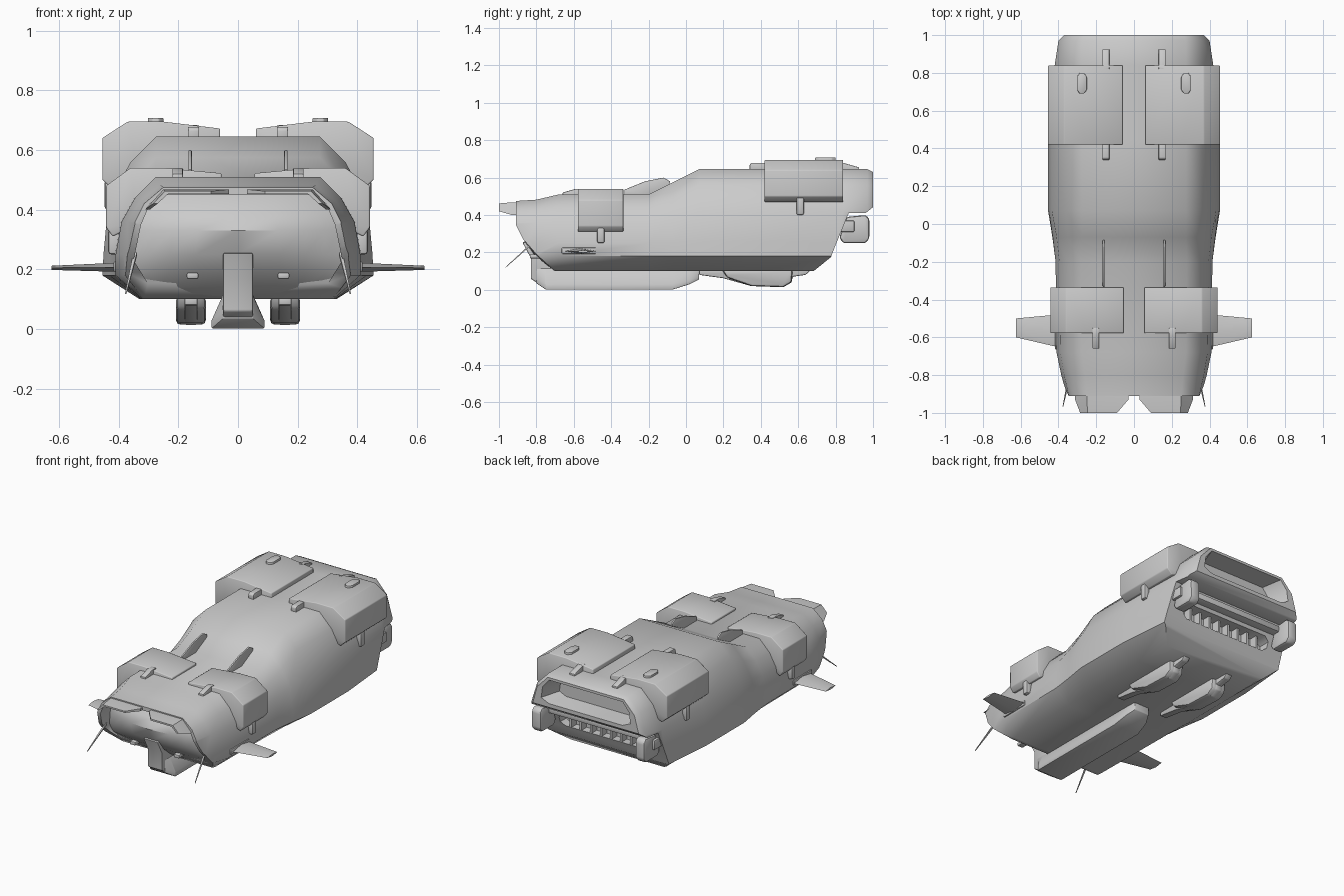
import bpy, bmesh
from math import radians

if "Cube" in bpy.data.objects:
    bpy.data.objects.remove(bpy.data.objects["Cube"])


def loft(name, rings):
    """Skin a list of closed rings of 3D points and cap both ends."""
    bm = bmesh.new()
    vs = [[bm.verts.new(p) for p in r] for r in rings]
    n = len(vs[0])
    for a, b in zip(vs, vs[1:]):
        for i in range(n):
            j = (i + 1) % n
            bm.faces.new((a[i], a[j], b[j], b[i]))
    bm.faces.new(vs[0])
    bm.faces.new(vs[-1])
    bmesh.ops.recalc_face_normals(bm, faces=bm.faces)
    me = bpy.data.meshes.new(name)
    bm.to_mesh(me)
    bm.free()
    ob = bpy.data.objects.new(name, me)
    bpy.context.collection.objects.link(ob)
    return ob


def along_y(name, pts, a, b):
    return loft(name, [[(x, y, z) for x, z in pts] for y in (a, b)])


def along_x(name, pts, a, b):
    return loft(name, [[(x, y, z) for y, z in pts] for x in (a, b)])


def box(name, x0, x1, y0, y1, z0, z1):
    return along_y(name, [(x0, z0), (x1, z0), (x1, z1), (x0, z1)], y0, y1)


def finish(ob, bevel=0, mirror=False, angle=32, segs=2):
    """Apply bevel and mirror, then smooth."""
    bpy.ops.object.select_all(action='DESELECT')
    bpy.context.view_layer.objects.active = ob
    ob.select_set(True)
    if bevel:
        m = ob.modifiers.new("bevel", 'BEVEL')
        m.width, m.segments, m.limit_method = bevel, segs, 'ANGLE'
        bpy.ops.object.modifier_apply(modifier=m.name)
    if mirror:
        m = ob.modifiers.new("mirror", 'MIRROR')
        m.use_mirror_merge = False
        bpy.ops.object.modifier_apply(modifier=m.name)
    bpy.ops.object.shade_smooth_by_angle(angle=radians(angle))


def cut(ob, cutter):
    m = ob.modifiers.new("cut", 'BOOLEAN')
    m.operation, m.solver, m.object = 'DIFFERENCE', 'EXACT', cutter
    bpy.context.view_layer.objects.active = ob
    bpy.ops.object.modifier_apply(modifier=m.name)
    bpy.data.objects.remove(cutter)


def sym(half):
    return half + [(-x, z) for x, z in reversed(half)]


# Hull: y station, then half-section from belly edge up to roof edge
front = [(.32, .10), (.41, .18), (.41, .25), (.39, .36), (.345, .44), (.275, .51)]
back = [(.33, .10), (.455, .18), (.45, .26), (.435, .42), (.36, .56), (.275, .645)]
stations = [
    (-.91, [(.28, .10), (.34, .18), (.355, .25), (.345, .36), (.315, .42), (.25, .475)]),
    (-.80, [(.29, .10), (.375, .18), (.385, .25), (.37, .36), (.33, .425), (.26, .482)]),
    (-.68, front),
    (-.20, [(x + .005, z) for x, z in front]),
    (-.07, [(.325, .10), (.432, .18), (.43, .255), (.41, .39), (.352, .49), (.275, .575)]),
    (.07, back),
    (.45, back),
    (.84, [(.32, .10), (.42, .18), (.42, .26), (.42, .42), (.36, .56), (.275, .645)]),
    (.97, [(.31, .10), (.39, .18), (.39, .26), (.40, .43), (.36, .56), (.275, .645)]),
    (1.0, [(.30, .10), (.37, .18), (.37, .26), (.37, .44), (.34, .55), (.265, .63)]),
]
hull = loft("hull", [[(x, y, z) for x, z in sym(h)] for y, h in stations])
cut(hull, along_x("tail_cutter", [(.60, .03), (.68, .098), (.775, .175), (.80, .24), (.87, .41),
                                  (.96, .41), (1.01, .45), (1.2, .45), (1.2, .03)], -.7, .7))
cut(hull, along_x("chin_cutter", [(-.6, .03), (-.70, .098), (-.80, .19), (-.87, .27), (-.91, .35),
                                  (-1.1, .35), (-1.1, .03)], -.7, .7))
cut(hull, along_y("windshield_cutter", sym([(.30, .15), (.35, .23), (.325, .35), (.295, .42), (.245, .45)]),
                  -1.1, -.76))
# Rear window tapers inwards
window = [(.26, .465), (.315, .49), (.305, .56), (.26, .615)]
cut(hull, loft("rear_window_cutter", [[(x * s, y, .53 + (z - .53) * s) for x, z in sym(window)]
                                      for y, s in ((.88, .85), (1.01, 1))]))
cut(hull, along_y("grille_cutter", sym([(.28, .245), (.31, .265), (.31, .30), (.28, .325)]), .75, 1.1))
finish(hull, angle=48)

# Bulging nose and windshield: height, half width, centre depth, edge depth
rows = [(.10, .28, -.70, -.69), (.14, .315, -.755, -.73), (.19, .345, -.815, -.775), (.25, .35, -.86, -.785),
        (.33, .335, -.89, -.80), (.39, .315, -.865, -.79), (.455, .24, -.79, -.76)]
nose = loft("nose", [[(w * t, yc + (ye - yc) * abs(t) ** 2.2, z)
                      for t in (-1, -.85, -.65, -.4, 0, .4, .65, .85, 1)]
                     + [(w * .9, -.62, z), (-w * .9, -.62, z)] for z, w, yc, ye in rows])
finish(nose, angle=40)

# Visors over the windshield
root = [(.03, .468), (.25, .468), (.312, .40), (.296, .40), (.24, .452), (.03, .452)]
tip = [(.09, .462), (.245, .462), (.285, .42), (.27, .42), (.235, .452), (.09, .452)]
finish(loft("visor", [[(x, y, z) for x, z in p] for y, p in ((-.87, root), (-.93, root), (-1.0, tip))]),
       mirror=True)

# Shoulder pods
rear_pod = [(.06, .60), (.06, .672), (.25, .695), (.37, .695), (.455, .64), (.455, .50), (.42, .468), (.33, .50)]
front_pod = [(.055, .46), (.055, .522), (.25, .54), (.36, .54), (.442, .48), (.442, .34), (.42, .31), (.34, .35)]
for name, prof, y0, y1 in (("rear_pod", rear_pod, .42, .84), ("front_pod", front_pod, -.578, -.335)):
    finish(along_y(name, prof, y0, y1), .005, True, 50)

# Pod clips, side tabs and top caps
for name, x0, x1, prof in (
        ("rear_pod_front_clip", .13, .168, [(.34, .63), (.34, .668), (.35, .678), (.44, .678), (.44, .63)]),
        ("rear_pod_back_clip", .13, .168, [(.82, .63), (.82, .685), (.925, .655), (.925, .63)]),
        ("front_pod_clip", .185, .22, [(-.66, .49), (-.66, .52), (-.59, .54), (-.55, .54), (-.55, .49)])):
    finish(along_x(name, prof, x0, x1), .004, True)
finish(box("rear_pod_tab", .41, .447, .59, .63, .40, .50), .01, True)
finish(box("front_pod_tab", .39, .435, -.475, -.435, .25, .34), .01, True)
cap = [(.25, .71), (.25, .78), (.265, .80), (.287, .80), (.302, .78), (.302, .71), (.287, .69), (.265, .69)]
finish(loft("pod_cap", [[(x, y, z) for x, y in cap] for z in (.68, .708)]), .004, True)

# Roof fins
finish(along_x("roof_fin", [(-.33, .50), (-.33, .535), (-.22, .58), (-.12, .60), (-.085, .58), (-.085, .54),
                            (-.18, .50)], .155, .166), .003, True)

# Side wings on root blocks
finish(loft("wing", [[(x, y0, z), (x, (y0 + y1) / 2, z + t), (x, y1, z), (x, (y0 + y1) / 2, z - t)]
                     for x, y0, y1, z, t in ((.36, -.66, -.475, .207, .016), (.41, -.65, -.48, .207, .015),
                                             (.625, -.60, -.50, .205, .007))]), mirror=True, angle=40)
finish(box("wing_root", .38, .418, -.665, -.48, .192, .226), .006, True)

# Whisker antennas
finish(loft("antenna", [[(x + dx * r, y, z + dz * r) for dx, dz in ((-1, -1), (1, -1), (1, 1), (-1, 1))]
                        for x, y, z, r in ((.345, -.82, .25, .006), (.376, -.965, .12, .002))]), mirror=True)

# Keel with flared foot, plus stem up the nose
keel = [(-.80, .05, .035, .06), (-.75, .088, .002, .03), (-.07, .088, .002, .03),
        (.02, .075, .03, .05), (.07, .05, .055, .07)]
finish(loft("keel", [[(x, y, z) for x, z in sym([(w, z0), (w, z1), (.05, .115)])]
                     for y, w, z0, z1 in keel]), .003)
finish(along_x("keel_stem", [(-.83, .17), (-.83, .06), (-.77, .02), (-.6, .02), (-.6, .15), (-.80, .255),
                             (-.875, .255)], -.05, .05), .006)

# Belly pods
belly = [(.07, .11), (.07, .08), (.20, .062), (.35, .02), (.52, .014), (.565, .04), (.57, .07),
         (.64, .08), (.67, .11)]
finish(along_x("belly_fairing", belly, .135, .18), .006, True)
finish(along_x("belly_pod", [(.19, .11), (.22, .065), (.35, .02), (.52, .014), (.565, .04), (.57, .11)],
               .108, .208), .015, True)

# Nose lights
finish(box("nose_light", .133, .172, -.835, -.76, .168, .19), .006, True)

# Rear bumpers, ledge and grille ribs
bumper = [(.82, .28), (.84, .25), (.96, .25), (.98, .275), (.98, .38), (.96, .40), (.86, .39)]
finish(along_x("rear_bumper", bumper, .33, .395), .012, True)
finish(box("bumper_mount", .38, .41, .80, .90, .31, .37), .006, True)
finish(box("rear_ledge", -.35, .35, .80, .895, .345, .385), .008)
for i in range(8):
    x = -.245 + i * .07
    finish(box(f"grille_rib_{i + 1}", x - .007, x + .007, .745, .80, .24, .33))
